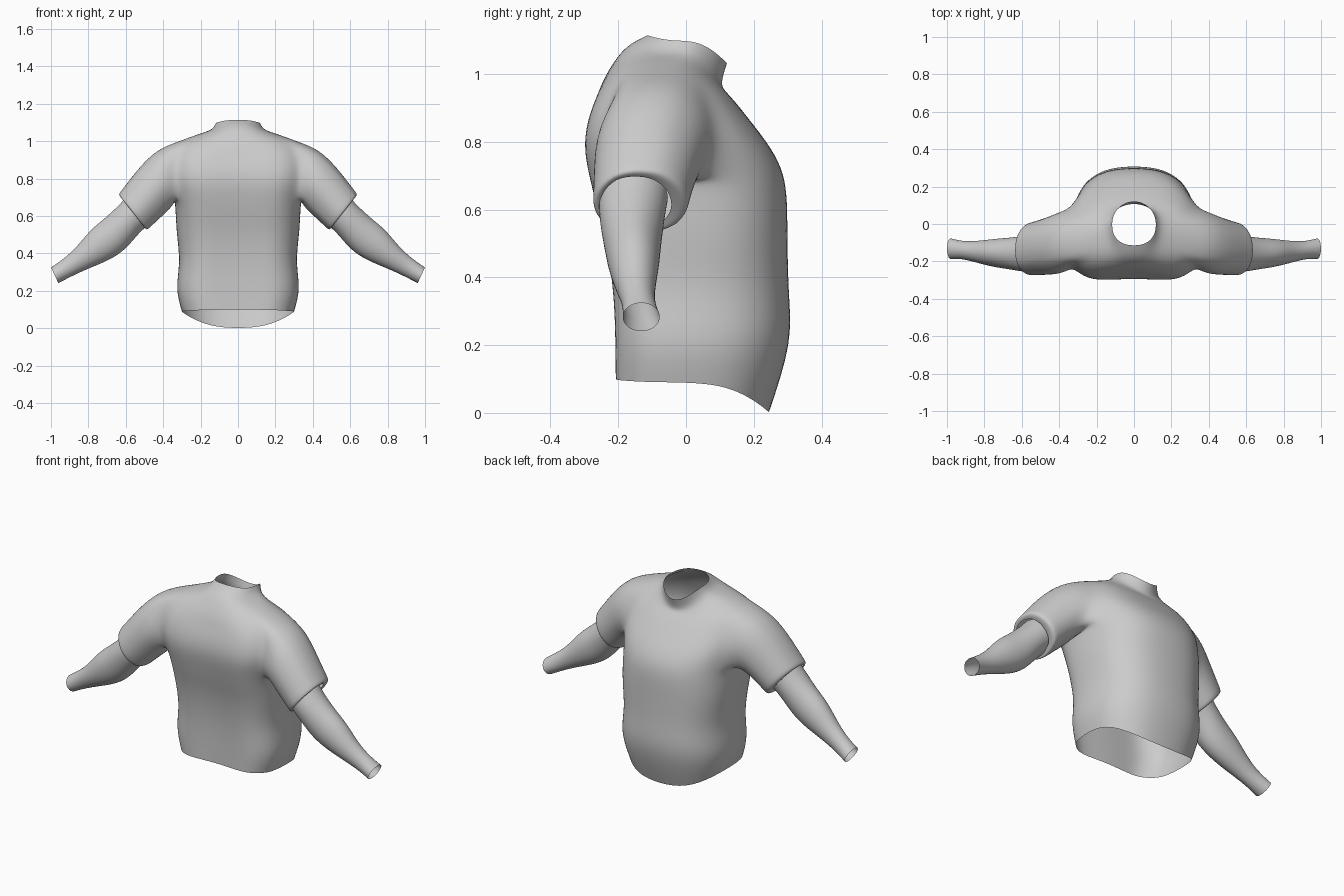
import bpy, bmesh, math
from mathutils import Vector

if "Cube" in bpy.data.objects:
    bpy.data.objects.remove(bpy.data.objects["Cube"])

grey = bpy.data.materials.new("plain grey")
grey.use_nodes = True
COLOUR = (0.6, 0.6, 0.6, 1)
grey.diffuse_color = COLOUR
grey.node_tree.nodes["Principled BSDF"].inputs["Base Color"].default_value = COLOUR

COLS = 24


def finish(bm, name):
    """Turn a bmesh into a smooth, subdivided object."""
    bmesh.ops.recalc_face_normals(bm, faces=bm.faces)
    mesh = bpy.data.meshes.new(name)
    bm.to_mesh(mesh)
    bm.free()
    mesh.materials.append(grey)
    mesh.shade_smooth()
    obj = bpy.data.objects.new(name, mesh)
    bpy.context.collection.objects.link(obj)
    sub = obj.modifiers.new("smooth", "SUBSURF")
    sub.levels = sub.render_levels = 2
    return obj


def bridge(bm, a, b):
    """Join two closed rings of vertices with quads."""
    n = len(a)
    for i in range(n):
        j = (i + 1) % n
        bm.faces.new((a[i], a[j], b[j], b[i]))


def power(v, p):
    return math.copysign(abs(v) ** p, v)


def body_ring(bm, w, yc, yf, yb, zs, zf, zb, p):
    """Rounded ring with its own depth and height at side, front and back."""
    ring = []
    for i in range(COLS):
        a = math.tau * i / COLS
        c, s = math.cos(a), math.sin(a)
        q = p if s > 0 else p * 0.85
        depth = (yb - yc) if s > 0 else (yc - yf)
        z = zs + ((zb if s > 0 else zf) - zs) * s * s
        # shallow groove down the middle of the flat side
        near = max(0, 1 - abs(i - COLS * 3 // 4) / 2)
        groove = 0.026 * near if zs < 1 else 0
        ring.append(bm.verts.new((w * power(c, q), yc + depth * power(s, q) + groove, z)))
    return ring


def limb_ring(bm, side, angles, x, y, z, ry, rn, tilt):
    """Oval ring across a limb, tilted outwards from vertical."""
    up = Vector((math.sin(tilt) * side, 0, math.cos(tilt)))
    centre = Vector((x * side, y, z))
    return [bm.verts.new(centre + Vector((0, ry * math.cos(a), 0)) + up * rn * math.sin(a))
            for a in angles]


# torso rows: half width, side y, front y, back y, side z, front z, back z, roundness
BODY = [
    (.302, 0, -.227, .247, .09, .10, .0, .8),
    (.338, 0, -.228, .318, .21, .21, .21, .8),
    (.310, 0, -.232, .305, .35, .35, .35, .8),
    (.330, 0, -.254, .302, .50, .50, .50, .8),
    (.335, -.02, -.282, .302, .60, .60, .60, .8),
    (.340, -.06, -.304, .297, .69, .69, .69, .8),
    (.360, -.09, -.322, .268, .77, .78, .76, .8),
    (.370, -.09, -.312, .225, .84, .86, .82, .8),
    (.360, -.09, -.286, .185, .92, .93, .87, .85),
    (.320, -.09, -.248, .145, 1.0, .98, .92, .9),
    (.210, -.06, -.215, .115, 1.04, 1.035, .95, 1),
    (.138, -.015, -.178, .103, 1.06, 1.085, .97, 1),
    (.118, 0, -.115, .122, 1.098, 1.115, 1.03, 1),
]
# sleeve rows: x, y, z, half depth, half height, tilt; the last one turns the cuff in
SLEEVE = [
    (.39, -.10, .805, .172, .163, .30),
    (.47, -.12, .722, .156, .146, .52),
    (.54, -.132, .642, .147, .130, .66),
    (.565, -.135, .615, .143, .129, .67),
    (.560, -.148, .620, .108, .102, .67),
]
FOREARM = [
    (.53, -.155, .635, .106, .10, .67),
    (.58, -.16, .587, .102, .094, .64),
    (.66, -.158, .50, .088, .105, .6),
    (.74, -.155, .445, .08, .1, .55),
    (.83, -.150, .375, .062, .067, .6),
    (.91, -.140, .325, .048, .053, .55),
    (.98, -.132, .283, .057, .048, .44),
]

# shirt: torso shell with sleeves growing out of arm openings
bm = bmesh.new()
rows = [body_ring(bm, *r) for r in BODY]
LOW, HIGH = 5, 9
for k in range(len(rows) - 1):
    for i in range(COLS):
        in_arm = LOW <= k < HIGH and (i + 2) % 12 < 4
        if not in_arm:
            j = (i + 1) % COLS
            bm.faces.new((rows[k][i], rows[k][j], rows[k + 1][j], rows[k + 1][i]))

for side, mid in ((1, 0), (-1, COLS // 2)):
    cell = [(LOW, c) for c in range(-2, 2)] + [(r, 2) for r in range(LOW, HIGH)]
    cell += [(HIGH, c) for c in range(2, -2, -1)] + [(r, -2) for r in range(HIGH, LOW, -1)]
    loop = [rows[r][(mid + c) % COLS] for r, c in cell]
    cy = sum(v.co.y for v in loop) / len(loop)
    cz = sum(v.co.z for v in loop) / len(loop)
    angles = [math.atan2(v.co.z - cz, v.co.y - cy) for v in loop]
    previous = loop
    for s in SLEEVE:
        ring = limb_ring(bm, side, angles, *s)
        bridge(bm, previous, ring)
        previous = ring
finish(bm, "shirt")

# forearms: open tubes coming out of the sleeves
for side, name in ((1, "left_forearm"), (-1, "right_forearm")):
    bm = bmesh.new()
    angles = [math.tau * i / 12 for i in range(12)]
    rings = [limb_ring(bm, side, angles, *f) for f in FOREARM]
    for a, b in zip(rings, rings[1:]):
        bridge(bm, a, b)
    finish(bm, name)
